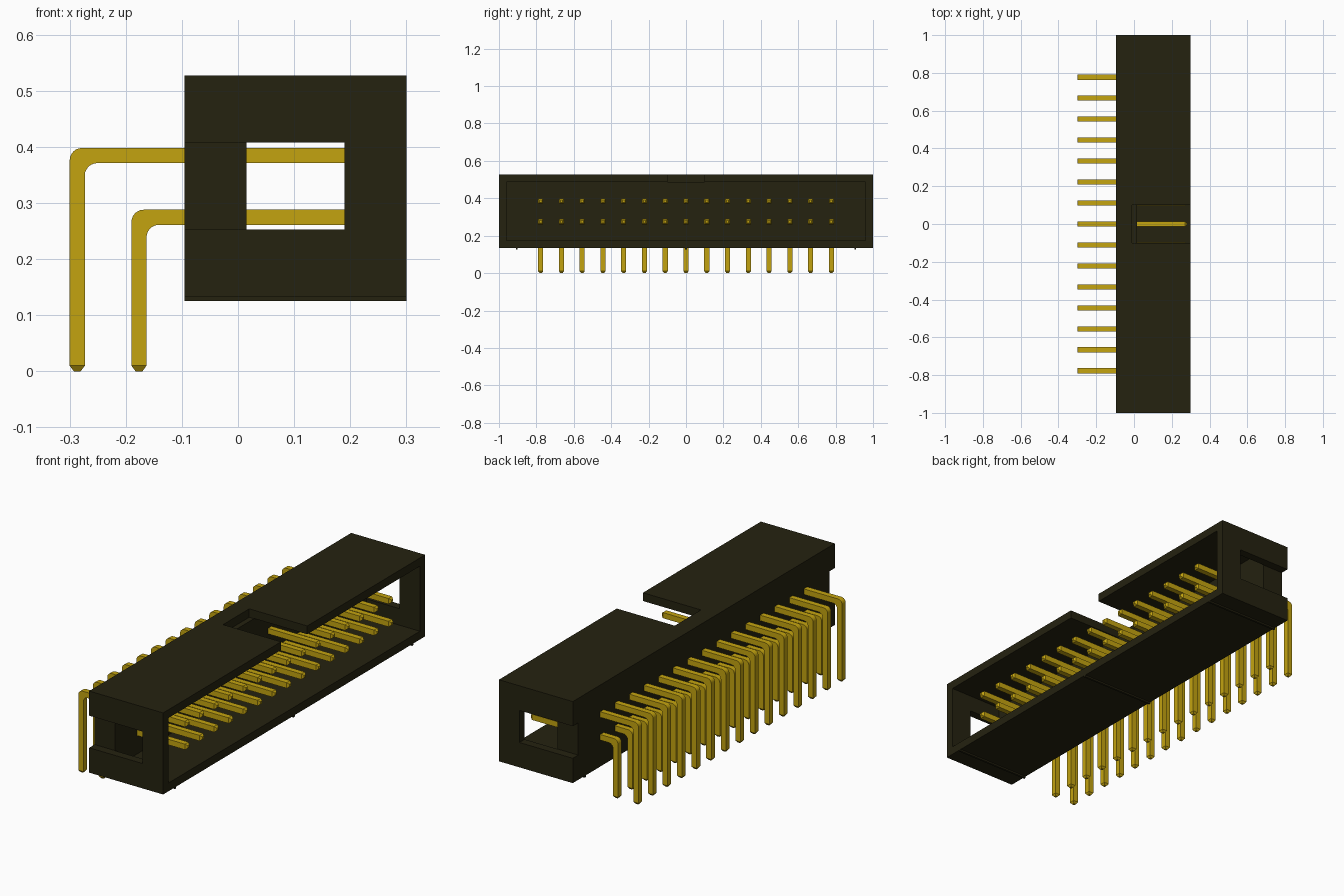
import bpy, bmesh, math
from mathutils import Matrix, Vector

cube = bpy.data.objects.get("Cube")
if cube:
    bpy.data.objects.remove(cube, do_unlink=True)


def material(name, rgb):
    m = bpy.data.materials.new(name)
    m.use_nodes = True
    m.diffuse_color = (*rgb, 1)
    bsdf = next(n for n in m.node_tree.nodes if n.type == 'BSDF_PRINCIPLED')
    bsdf.inputs["Base Color"].default_value = (*rgb, 1)
    return m


BLACK = material("black plastic", (0.018, 0.016, 0.005))
GOLD = material("gold metal", (0.55, 0.37, 0.005))


def finish(name, bm, mat):
    bmesh.ops.recalc_face_normals(bm, faces=bm.faces)
    mesh = bpy.data.meshes.new(name)
    bm.to_mesh(mesh)
    bm.free()
    mesh.materials.append(mat)
    ob = bpy.data.objects.new(name, mesh)
    bpy.context.collection.objects.link(ob)
    return ob


def box(name, x, y, z, mat=BLACK):
    bm = bmesh.new()
    size = Vector((x[1] - x[0], y[1] - y[0], z[1] - z[0]))
    mid = Vector((sum(x), sum(y), sum(z))) / 2
    bmesh.ops.create_cube(bm, size=1, matrix=Matrix.Translation(mid) @ Matrix.Diagonal((*size, 1)))
    return finish(name, bm, mat)


# Housing dimensions
BACK, FRONT = -0.095, 0.3
BOTTOM, TOP = 0.133, 0.527
WALL = 0.04
FLOOR = 0.015
INNER = 1 - WALL

# Shrouded housing: cavity open to +x, key slot in the top, slots in both ends
housing = box("housing", (BACK, FRONT), (-1, 1), (BOTTOM, TOP))
cutters = [
    box("cavity_cutter", (FLOOR, 0.5), (-INNER, INNER), (BOTTOM + WALL, TOP - WALL)),
    box("key_cutter", (-0.01, 0.5), (-0.1, 0.1), (TOP - WALL - 0.001, 0.7)),
]
for side, y in (("left", (INNER - 0.001, 1.2)), ("right", (-1.2, 0.001 - INNER))):
    cutters.append(box(side + "_slot_cutter", (-0.3, 0.19), y, (0.253, 0.408)))
for cutter in cutters:
    cutter.hide_render = True
    mod = housing.modifiers.new(cutter.name, 'BOOLEAN')
    mod.operation = 'DIFFERENCE'
    mod.solver = 'EXACT'
    mod.object = cutter

# Bake the cuts and drop the cutters
bpy.context.view_layer.update()
graph = bpy.context.evaluated_depsgraph_get()
cut_mesh = bpy.data.meshes.new_from_object(housing.evaluated_get(graph))
housing.modifiers.clear()
housing.data = cut_mesh
for cutter in cutters:
    bpy.data.objects.remove(cutter, do_unlink=True)

# Small stand-off ribs under the housing
for place, y in (("front", -0.905), ("middle", 0), ("back", 0.905)):
    box(place + "_rib", (BACK, FRONT), (y - 0.005, y + 0.005), (0.125, BOTTOM + 0.005))

# Bent square pins
THICK, BEND, TIP, PITCH, COUNT = 0.027, 0.022, 0.01, 0.111, 15
PIN_END = 0.28


def pin_row(name, left, top):
    """Sweep a square section round the bend, then repeat it along y."""
    outer = Vector((left + BEND, 0, top - BEND))
    inner = outer + Vector((THICK, 0, -THICK))
    right, low = left + THICK, top - THICK
    # Each section: outer (x, z), inner (x, z), scale
    sections = [((left, 0), (right, 0), 0.45), ((left, TIP), (right, TIP), 1)]
    for i in range(7):
        a = math.radians(15 * i)
        dx, dz = -BEND * math.cos(a), BEND * math.sin(a)
        sections.append(((outer.x + dx, outer.z + dz), (inner.x + dx, inner.z + dz), 1))
    sections += [((PIN_END - TIP, top), (PIN_END - TIP, low), 1),
                 ((PIN_END, top), (PIN_END, low), 0.45)]

    bm = bmesh.new()
    rings = []
    for o, n, scale in sections:
        h = THICK / 2
        corners = [Vector((p[0], y, p[1])) for p, y in ((o, -h), (o, h), (n, h), (n, -h))]
        mid = sum(corners, Vector()) / 4
        rings.append([bm.verts.new(mid + (c - mid) * scale) for c in corners])
    for a, b in zip(rings, rings[1:]):
        for i in range(4):
            j = (i + 1) % 4
            bm.faces.new((a[i], a[j], b[j], b[i]))
    bm.faces.new(rings[0])
    bm.faces.new(rings[-1])

    row = finish(name, bm, GOLD)
    bpy.ops.object.select_all(action='DESELECT')
    row.select_set(True)
    bpy.context.view_layer.objects.active = row
    bpy.ops.object.shade_smooth_by_angle(angle=math.radians(25))
    row.location.y = -PITCH * (COUNT - 1) / 2
    array = row.modifiers.new("repeat", 'ARRAY')
    array.count = COUNT
    array.use_relative_offset = False
    array.use_constant_offset = True
    array.constant_offset_displace = (0, PITCH, 0)


pin_row("upper_pins", -0.3, 0.398)
pin_row("lower_pins", -0.19, 0.288)
